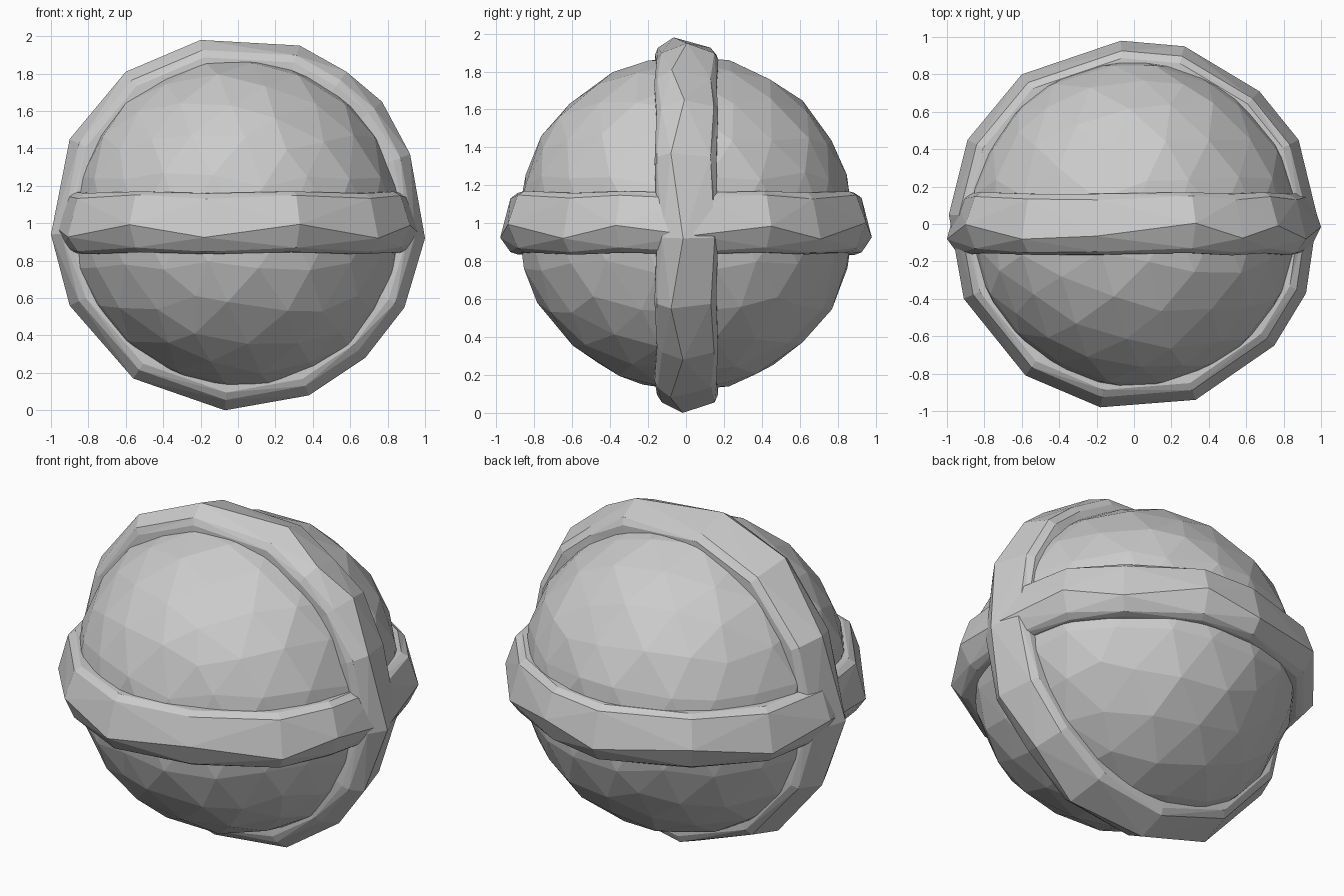
import bpy, bmesh, math, random
from mathutils import Vector

random.seed(4)
cube = bpy.data.objects.get("Cube")
if cube:
    bpy.data.objects.remove(cube)

# Single stone grey
stone = bpy.data.materials.new("stone_grey")
stone.use_nodes = True
GREY = (0.6, 0.6, 0.6, 1)
stone.diffuse_color = GREY
stone.node_tree.nodes["Principled BSDF"].inputs["Base Color"].default_value = GREY


def finish(bm, name):
    bmesh.ops.recalc_face_normals(bm, faces=bm.faces)
    mesh = bpy.data.meshes.new(name)
    bm.to_mesh(mesh)
    bm.free()
    mesh.materials.append(stone)
    obj = bpy.data.objects.new(name, mesh)
    obj.location.z = 1
    bpy.context.collection.objects.link(obj)


# Faceted ball, slightly uneven
bm = bmesh.new()
bmesh.ops.create_icosphere(bm, subdivisions=3, radius=0.89)
for v in bm.verts:
    nudge = Vector([random.uniform(-0.03, 0.03) for _ in range(3)])
    v.co = (v.co + nudge).normalized() * random.uniform(0.88, 0.895)
finish(bm, "ball")

# Band cross-section: (share of outline radius, sideways offset, sideways wobble)
SECTION = [(0.82, 0.165, 0.004), (0.905, 0.165, 0.006), (0.945, 0.14, 0.012),
           (1.0, -0.04, 0.045), (0.945, -0.14, 0.015),
           (0.905, -0.16, 0.008), (0.82, -0.16, 0.006)]


def band(name, outline, place):
    """Sweep the chipped cross-section round an outline and close it."""
    bm = bmesh.new()
    rings = []
    for i, (a, b) in enumerate(outline):
        ring = []
        for share, side, wobble in SECTION:
            # ridge zigzags from one station to the next
            s = side + wobble * (1 if i % 2 else -1) * random.uniform(0.5, 1)
            ring.append(bm.verts.new(place(a * share, b * share, s)))
        rings.append(ring)
    n = len(SECTION)
    for i, ring in enumerate(rings):
        nxt = rings[(i + 1) % len(rings)]
        for j in range(n):
            k = (j + 1) % n
            bm.faces.new((ring[j], nxt[j], nxt[k], ring[k]))
    # split the warped facets
    bmesh.ops.triangulate(bm, faces=bm.faces, quad_method='SHORT_EDGE')
    finish(bm, name)


# Level band around the middle
band("horizontal_band",
     [(-0.07, 0.98), (0.27, 0.95), (0.67, 0.71), (0.88, 0.45), (0.98, 0.04),
      (0.92, -0.37), (0.75, -0.65), (0.33, -0.94), (-0.18, -0.98),
      (-0.58, -0.81), (-0.91, -0.4), (-0.99, 0.05), (-0.89, 0.45), (-0.6, 0.8)],
     lambda a, b, s: (a, b, s))

# Upright band over the top and underneath
band("vertical_band",
     [(-0.2, 0.98), (0.33, 0.95), (0.58, 0.81), (0.77, 0.65), (0.92, 0.37),
      (1.0, -0.08), (0.89, -0.45), (0.68, -0.72), (0.38, -0.92), (-0.07, -1.0),
      (-0.56, -0.83), (-0.9, -0.44), (-1.0, -0.06), (-0.9, 0.45), (-0.6, 0.81)],
     lambda a, b, s: (a, s, b))
